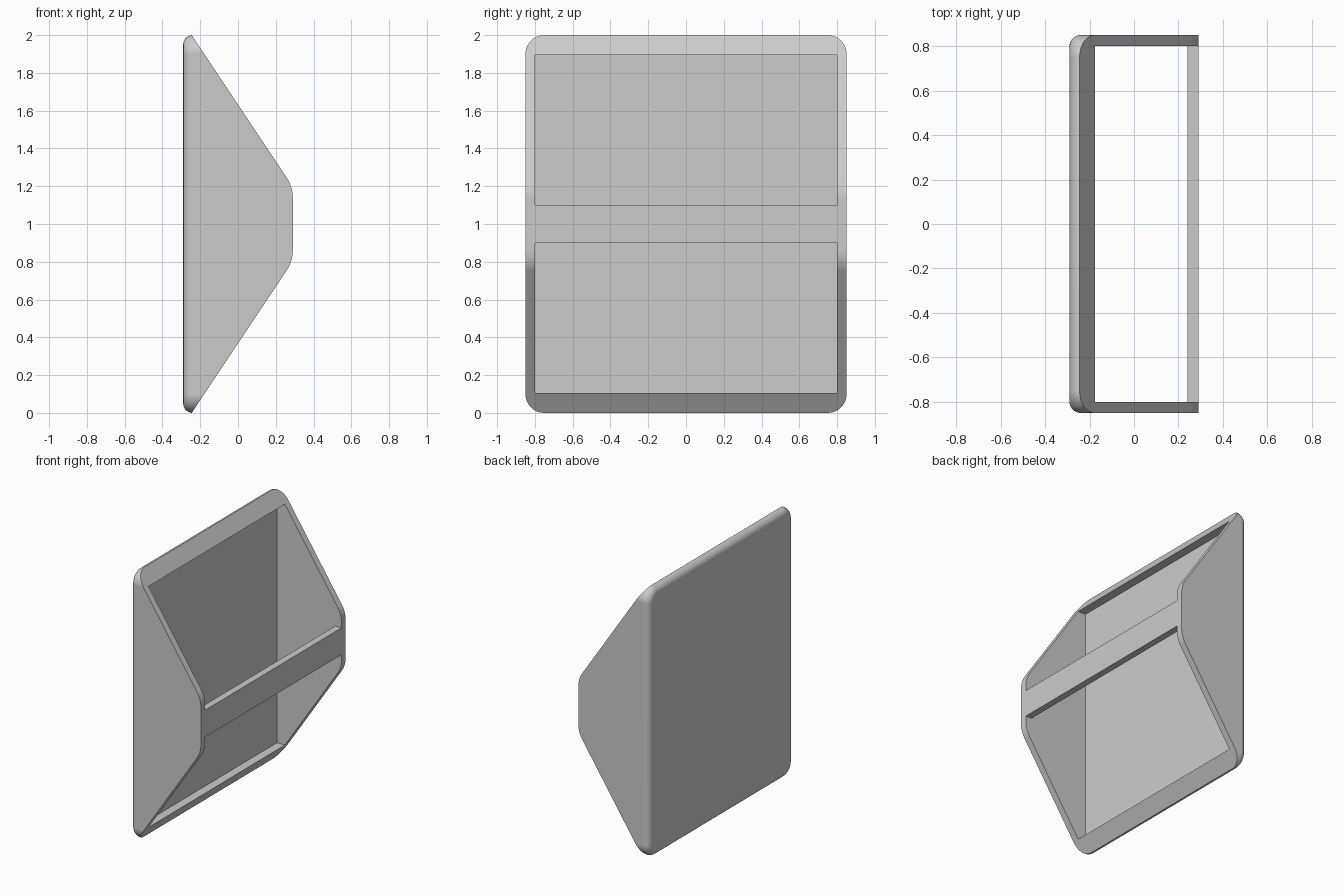
import bpy, bmesh
from math import sin, cos, pi, radians, tan
from mathutils import Vector

cube = bpy.data.objects.get("Cube")
if cube:
    bpy.data.objects.remove(cube)

HALF_X, HALF_Y, MID = 0.29, 0.85, 1.0
WALL, CORNER, FILLET = 0.05, 0.1, 0.05

grey = bpy.data.materials.new("light_grey")
grey.use_nodes = True
COLOUR = (0.6, 0.6, 0.6, 1)
grey.diffuse_color = COLOUR
grey.node_tree.nodes["Principled BSDF"].inputs["Base Color"].default_value = COLOUR


def loft(name, rings):
    """Closed solid through rings with equal point counts."""
    bm = bmesh.new()
    loops = [[bm.verts.new(p) for p in ring] for ring in rings]
    n = len(loops[0])
    for a, b in zip(loops, loops[1:]):
        for i in range(n):
            j = (i + 1) % n
            bm.faces.new((a[i], a[j], b[j], b[i]))
    bm.faces.new(loops[0])
    bm.faces.new(loops[-1])
    bmesh.ops.recalc_face_normals(bm, faces=bm.faces)
    mesh = bpy.data.meshes.new(name)
    bm.to_mesh(mesh)
    bm.free()
    mesh.materials.append(grey)
    obj = bpy.data.objects.new(name, mesh)
    bpy.context.collection.objects.link(obj)
    return obj


def prism(name, profile, half_y):
    return loft(name, [[(x, y, z) for x, z in profile] for y in (-half_y, half_y)])


def rounded_rect(x, inset, steps=12):
    r = CORNER - inset
    points = []
    for q, (sy, sz) in enumerate([(1, 1), (-1, 1), (-1, -1), (1, -1)]):
        for k in range(steps + 1):
            a = (q + k / steps) * pi / 2
            points.append((x, sy * (HALF_Y - CORNER) + r * cos(a),
                           MID + sz * (MID - CORNER) + r * sin(a)))
    return points


# Rounded block with a filleted back edge
rings = []
for k in range(11):
    a = k / 10 * pi / 2
    rings.append(rounded_rect(-HALF_X + FILLET * (1 - cos(a)), FILLET * (1 - sin(a))))
# reversed sweep: the back ring is the smallest
rings = [rounded_rect(-HALF_X + FILLET - FILLET * cos(k / 10 * pi / 2),
                      FILLET * (1 - sin(k / 10 * pi / 2))) for k in range(11)]
rings.append(rounded_rect(0.5, 0))
shell = loft("wedge_shell", rings)

# Side profile: two slopes blended into a short flat front
SLOPE = 1.5
knee = 2 - SLOPE * (HALF_X + 0.245)
direction = Vector((-1, SLOPE)).normalized()
start = Vector((HALF_X, knee)) + direction * 0.06
end = Vector((HALF_X, knee - 0.06))
corner = Vector((HALF_X, knee))
upper = [(-0.445, 2 + SLOPE * 0.2)]
for k in range(11):
    t = k / 10
    p = start * (1 - t) ** 2 + corner * 2 * t * (1 - t) + end * t ** 2
    upper.append((p.x, p.y))
lower = [(x, 2 * MID - z) for x, z in reversed(upper)]
slopes = prism("slope_cutter", upper + lower, 1.2)

# Hollow inside with two windows, leaving the crossbar between them
inner, bar, out = -HALF_X + WALL, HALF_X - WALL, 0.7
top = [(inner, 1.895), (out, 1.895), (out, 1.1), (bar, 1.1)]
cavity = prism("cavity_cutter", top + [(x, 2 * MID - z) for x, z in reversed(top)],
               HALF_Y - WALL)

bpy.ops.object.select_all(action='DESELECT')
bpy.context.view_layer.objects.active = shell
shell.select_set(True)
for cutter, operation in ((slopes, 'INTERSECT'), (cavity, 'DIFFERENCE')):
    mod = shell.modifiers.new(cutter.name, 'BOOLEAN')
    mod.object, mod.operation, mod.solver = cutter, operation, 'EXACT'
    bpy.ops.object.modifier_apply(modifier=mod.name)
    bpy.data.objects.remove(cutter)

bpy.ops.object.shade_smooth_by_angle(angle=radians(30))
normals = shell.modifiers.new("weighted_normals", 'WEIGHTED_NORMAL')
normals.keep_sharp = True
